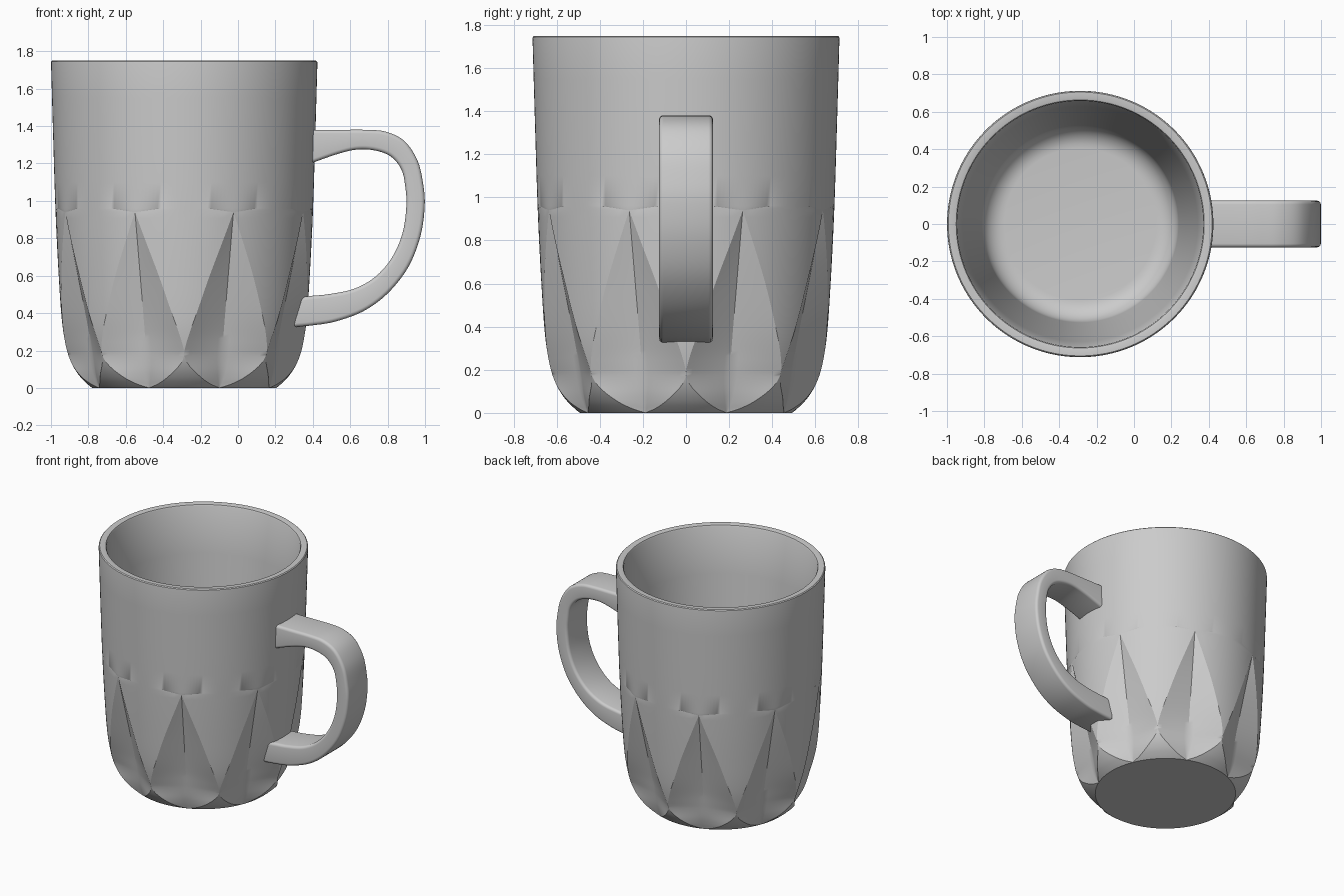
import bpy, bmesh, math

if "Cube" in bpy.data.objects:
    bpy.data.objects.remove(bpy.data.objects["Cube"])

CX = -0.2875                     # axis of the cup
HALF = math.pi / 8               # half of one of the 8 petal sectors
NP, NO = 7, 6                    # columns inside / outside the petal per half
APEX = 0.94

BODY = [(0, .492), (.016, .512), (.05, .548), (.1, .585), (.16, .614), (.23, .634),
        (.36, .654), (.6, .671), (.94, .688), (1.35, .701), (1.75, .7125)]
GROOVE = [(0, .492), (.04, .505), (.1, .520), (.2, .536), (.3, .552), (.6, .615), (.94, .688)]
WIDTH = [(0, 0), (.02, 6.5), (.05, 12.2), (.1, 18.2), (.14, 21.3), (.18, 22.5), (.23, 21.7),
         (.3, 19.8), (.4, 16.7), (.6, 10.8), (.8, 4.4), (.94, 0)]


def curve(tab, x):
    """Smooth (Hermite) interpolation through a table of (x, y)."""
    n = len(tab)
    i = max(k for k in range(n - 1) if tab[k][0] <= x or k == 0)

    def slope(k):
        a, b = tab[max(k - 1, 0)], tab[min(k + 1, n - 1)]
        return (b[1] - a[1]) / (b[0] - a[0])
    (x0, y0), (x1, y1) = tab[i], tab[i + 1]
    h = x1 - x0
    t = (x - x0) / h
    return ((2*t**3 - 3*t**2 + 1) * y0 + (t**3 - 2*t**2 + t) * h * slope(i)
            + (3*t**2 - 2*t**3) * y1 + (t**3 - t**2) * h * slope(i + 1))


def finish(bm, name):
    bmesh.ops.remove_doubles(bm, verts=bm.verts, dist=1e-5)
    bmesh.ops.recalc_face_normals(bm, faces=bm.faces)
    me = bpy.data.meshes.new(name)
    bm.to_mesh(me)
    bm.free()
    ob = bpy.data.objects.new(name, me)
    bpy.context.collection.objects.link(ob)
    bpy.ops.object.select_all(action='DESELECT')
    ob.select_set(True)
    bpy.context.view_layer.objects.active = ob
    return ob


# Rows of the cup: carved petals, plain wall, rim, inside wall, floor
def half_row(z):
    """Half a petal sector at height z as (angle from petal centre, radius)."""
    R, g = curve(BODY, z), curve(GROOVE, z)
    w = math.radians(min(22.5, max(0, curve(WIDTH, z))))
    ex, ey = R * math.cos(w), R * math.sin(w)
    pts = []
    for i in range(NP + 1):
        x, y = g + (ex - g) * i / NP, ey * i / NP
        pts.append((math.atan2(y, x), math.hypot(x, y)))
    return pts + [(w + (HALF - w) * i / NO, R) for i in range(1, NO + 1)]


def plain_row(r):
    n = NP + NO
    return [(HALF * i / n, r) for i in range(n + 1)]


rows = [(0, [(a, 0) for a, r in plain_row(0)])]
N = 44
zs = sorted([APEX * (i / N) ** 1.5 for i in range(N + 1)] + [.18])
rows += [(z, half_row(z)) for z in zs]
rows += [(z, plain_row(curve(BODY, z))) for z in (.96, 1.1, 1.25, 1.4, 1.55, 1.735)]
rows += [(z, plain_row(r)) for r, z in
         [(.711, 1.744), (.705, 1.75), (.672, 1.75), (.663, 1.747), (.658, 1.738)]]
rows += [(z, plain_row(.658 - (1.738 - z) * .088)) for z in (1.4, 1.0, .6, .24)]
FR, FZ = .12, .12
for i in range(1, 9):
    a = math.pi / 2 * i / 8
    rows.append((FZ + FR * (1 - math.sin(a)), plain_row(.526 - FR * (1 - math.cos(a)))))
rows.append((FZ, plain_row(0)))

bm = bmesh.new()
H = NP + NO
grid = []
for z, half in rows:
    ring = []
    for k in range(8):
        c = (2 * k + 1) * HALF
        sector = [(c - a, r) for a, r in half[:0:-1]] + [(c + a, r) for a, r in half[:-1]]
        ring += [bm.verts.new((CX + r * math.cos(a), r * math.sin(a), z)) for a, r in sector]
    grid.append(ring)
for j in range(len(grid) - 1):
    A, B = grid[j], grid[j + 1]
    M = len(A)
    for i in range(M):
        k = (i + 1) % M
        bm.faces.new((A[i], A[k], B[k], B[i]))
    # Crisp petal outlines and centre creases
    if 1 <= j and rows[j + 1][0] <= APEX + 1e-6 and j <= len(zs):
        for i in range(M):
            d = abs(i % (2 * H) - H)
            if d == NP or (d == 0 and rows[j][0] > .25):
                bm.edges.get((A[i], B[i])).smooth = False
for f in bm.faces:
    f.smooth = True
finish(bm, "cup_body")
bpy.ops.object.shade_smooth_by_angle(angle=math.radians(32))

# Handle: matching outer and inner outline points, swept across its width
OUT = [(.36, 1.38), (.55, 1.38), (.68, 1.38), (.79, 1.37), (.89, 1.32), (.96, 1.215), (.99, 1.09),
       (.998, .97), (.975, .81), (.91, .645), (.80, .505), (.67, .41), (.52, .355), (.40, .335), (.29, .325)]
INN = [(.36, 1.19), (.53, 1.25), (.64, 1.275), (.74, 1.268), (.82, 1.235), (.875, 1.165), (.895, 1.07),
       (.90, .97), (.88, .83), (.825, .70), (.735, .595), (.62, .53), (.49, .502), (.39, .492), (.29, .48)]


def dense(pts, steps=5):
    idx = [[(i, p[c]) for i, p in enumerate(pts)] for c in (0, 1)]
    n = (len(pts) - 1) * steps
    return [(curve(idx[0], i / steps), curve(idx[1], i / steps)) for i in range(n + 1)]


bm = bmesh.new()
HW = .125
rings = []
for (ox, oz), (ix, iz) in zip(dense(OUT), dense(INN)):
    rings.append([bm.verts.new(p) for p in
                  ((ox, -HW, oz), (ox, HW, oz), (ix, HW, iz), (ix, -HW, iz))])
for A, B in zip(rings, rings[1:]):
    for i in range(4):
        k = (i + 1) % 4
        bm.faces.new((A[i], A[k], B[k], B[i]))
bm.faces.new(rings[0])
bm.faces.new(rings[-1])
handle = finish(bm, "handle")
bev = handle.modifiers.new("rounded_edges", 'BEVEL')
bev.width, bev.segments, bev.limit_method = .025, 4, 'ANGLE'
bev.angle_limit = math.radians(50)
bpy.ops.object.shade_smooth_by_angle(angle=math.radians(35))
handle.data.polygons.foreach_set("use_smooth", [True] * len(handle.data.polygons))
for e in handle.data.edges:
    e.use_edge_sharp = False
